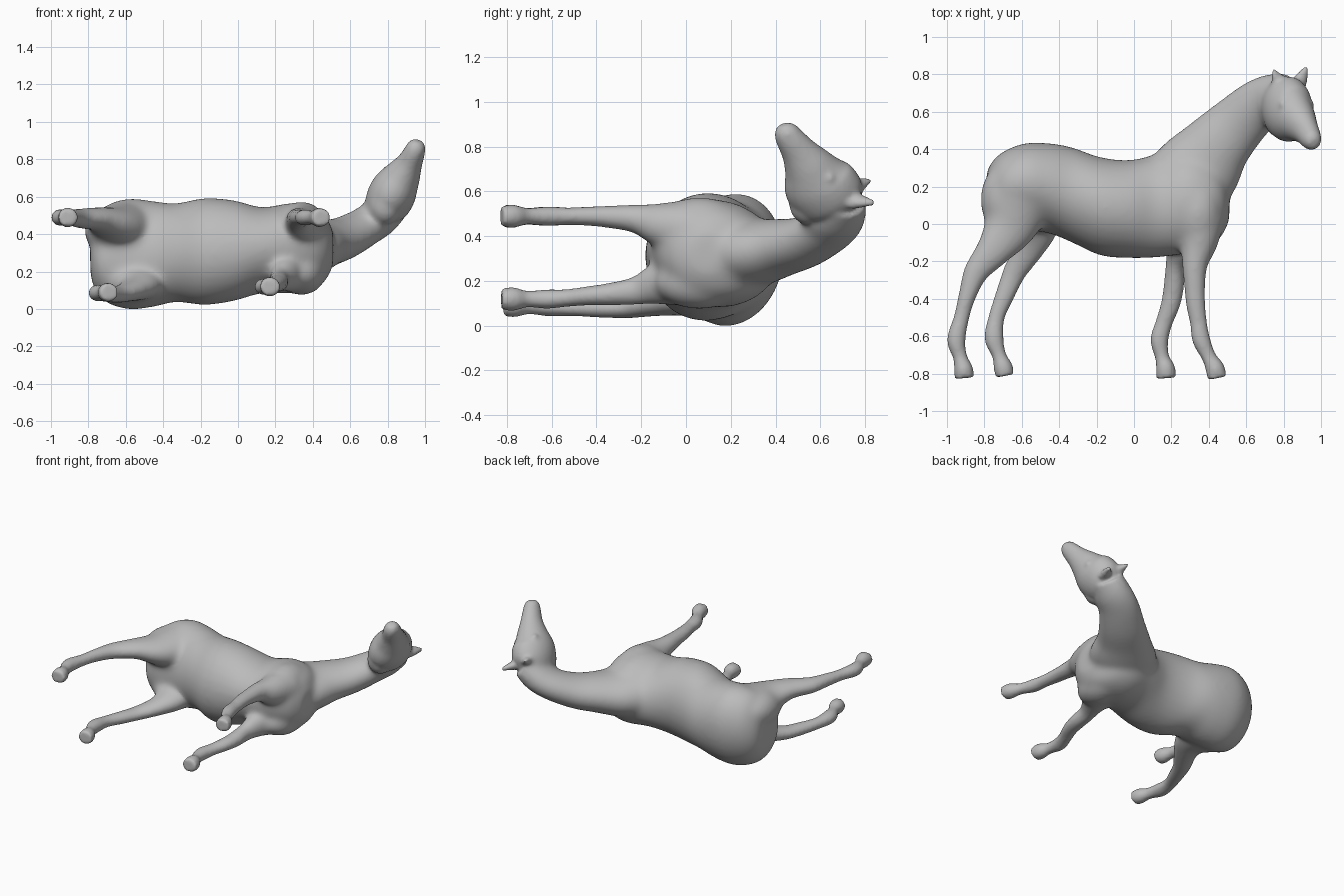
import bpy, bmesh, math
from mathutils import Vector, Matrix

coat = bpy.data.materials.new("grey_coat")
coat.diffuse_color = (0.5, 0.5, 0.5, 1)


def spline(rows, steps=5):
    """Catmull-Rom through rows of (x, y, z, depth, width)."""
    out, n = [], len(rows)
    for i in range(n - 1):
        p = [rows[max(i - 1, 0)], rows[i], rows[i + 1], rows[min(i + 2, n - 1)]]
        for s in range(steps):
            t = s / steps
            out.append([0.5 * (2 * b + (c - a) * t + (2 * a - 5 * b + 4 * c - d) * t * t
                               + (3 * b - a - 3 * c + d) * t ** 3) for a, b, c, d in zip(*p)])
    return out + [list(rows[-1])]


def tube(bm, rows, side=(0, 0, 1), sides=28, axis=None):
    """Closed loft of ellipses; depth lies across the side vector, width along it."""
    rows = spline(rows)
    pts = [Vector(r[:3]) for r in rows]
    rings = []
    for i, r in enumerate(rows):
        t = Vector(axis) if axis else (pts[min(i + 1, len(pts) - 1)] - pts[max(i - 1, 0)]).normalized()
        s = Vector(side)
        s = (s - t * s.dot(t)).normalized()
        u = t.cross(s)
        ring = []
        for k in range(sides):
            a = 2 * math.pi * k / sides
            ring.append(bm.verts.new(pts[i] + u * max(r[3], .004) * math.cos(a)
                                     + s * max(r[4], .004) * math.sin(a)))
        rings.append(ring)
    faces = [bm.faces.new(rings[0][::-1]), bm.faces.new(rings[-1])]
    for a, b in zip(rings, rings[1:]):
        for k in range(sides):
            j = (k + 1) % sides
            faces.append(bm.faces.new((a[k], a[j], b[j], b[k])))
    bmesh.ops.recalc_face_normals(bm, faces=faces)


def ball(bm, centre, radii):
    m = Matrix.Translation(centre) @ Matrix.Diagonal((*radii, 1))
    bmesh.ops.create_uvsphere(bm, u_segments=28, v_segments=16, radius=1, matrix=m)


bm = bmesh.new()

# Barrel of the body, rolled slightly about its length
tube(bm, [
    (-.79, .17, .30, .10, .10), (-.765, .165, .30, .16, .19), (-.70, .18, .305, .205, .265),
    (-.58, .20, .305, .23, .30), (-.45, .19, .305, .24, .285), (-.33, .155, .312, .255, .265),
    (-.18, .095, .318, .262, .288), (-.02, .08, .323, .262, .27), (.13, .10, .325, .28, .228),
    (.28, .13, .335, .29, .24), (.40, .13, .335, .255, .215), (.47, .115, .335, .18, .17),
    (.51, .10, .335, .08, .09)], side=(0, .2, 1), axis=(1, 0, 0))

# Shoulder muscles
for z in (.465, .205):
    ball(bm, (.34, .06, z), (.13, .20, .12))

# Buttock on the raised side
ball(bm, (-.68, .13, .43), (.142, .20, .13))

# Neck, bending towards the raised head
tube(bm, [
    (.24, .17, .335, .235, .19), (.36, .31, .34, .225, .155), (.45, .425, .36, .185, .13),
    (.55, .53, .385, .16, .115), (.66, .63, .44, .142, .105), (.75, .672, .50, .135, .105),
    (.82, .695, .57, .11, .10)])

# Head turned to one side
head_side = (.87, 0, -.5)
tube(bm, [
    (.78, .70, .52, .09, .085), (.80, .66, .575, .155, .122), (.832, .592, .645, .162, .126),
    (.88, .545, .725, .114, .098), (.917, .502, .792, .08, .07), (.943, .462, .85, .064, .057),
    (.955, .443, .886, .052, .048), (.962, .433, .91, .027, .027)], side=head_side)

# Jaw
ball(bm, (.785, .55, .56), (.09, .09, .10))

# Low brow ridges
side = Vector(head_side).normalized()
for s in (-1, 1):
    ball(bm, Vector((.867, .64, .71)) + side * s * .082, (.024, .028, .028))

# Ears
for base, mid, tip in (((.79, .74, .62), (.757, .79, .648), (.742, .835, .662)),
                       ((.875, .74, .57), (.90, .79, .565), (.923, .84, .56))):
    tube(bm, [(*base, .035, .05), (*mid, .024, .034), (*tip, .012, .012)], side=head_side)

# Hind legs: thigh, hock, cannon, fetlock, hoof
tube(bm, [
    (-.62, .12, .43, .19, .155), (-.67, -.02, .46, .145, .10), (-.745, -.13, .49, .10, .067),
    (-.84, -.25, .495, .068, .052), (-.89, -.38, .50, .047, .043), (-.922, -.50, .50, .041, .038),
    (-.95, -.62, .50, .049, .044), (-.93, -.71, .50, .038, .038), (-.912, -.775, .50, .051, .053),
    (-.907, -.824, .50, .051, .046)])
tube(bm, [
    (-.57, .12, .17, .19, .15), (-.535, -.02, .14, .135, .09), (-.56, -.12, .115, .09, .063),
    (-.635, -.25, .09, .063, .045), (-.69, -.38, .088, .051, .041), (-.735, -.50, .092, .043, .038),
    (-.748, -.61, .097, .051, .044), (-.722, -.70, .10, .038, .038), (-.70, -.765, .10, .051, .051),
    (-.69, -.812, .10, .049, .046)])

# Front legs: forearm, knee, cannon, fetlock, hoof
tube(bm, [
    (.36, .04, .445, .13, .12), (.345, -.10, .46, .105, .105), (.325, -.22, .488, .068, .065),
    (.325, -.34, .497, .055, .05), (.33, -.43, .50, .051, .043), (.345, -.53, .50, .045, .039),
    (.36, -.62, .50, .048, .043), (.40, -.71, .50, .039, .037), (.432, -.77, .50, .051, .051),
    (.445, -.824, .50, .051, .046)])
tube(bm, [
    (.30, .04, .22, .13, .12), (.255, -.11, .20, .088, .10), (.223, -.22, .168, .054, .064),
    (.212, -.34, .152, .054, .05), (.195, -.43, .145, .051, .043), (.16, -.53, .135, .045, .039),
    (.136, -.62, .13, .048, .043), (.15, -.71, .13, .038, .037), (.168, -.77, .13, .051, .053),
    (.173, -.824, .13, .053, .047)])

mesh = bpy.data.meshes.new("horse_skin")
bm.to_mesh(mesh)
bm.free()
mesh.materials.append(coat)
horse = bpy.data.objects.new("horse_body", mesh)
bpy.context.collection.objects.link(horse)
bpy.context.view_layer.objects.active = horse
horse.select_set(True)

# Fuse all parts into one smooth skin
fuse = horse.modifiers.new("fuse", "REMESH")
fuse.mode = "VOXEL"
fuse.voxel_size = .011
fuse.use_smooth_shade = True
relax = horse.modifiers.new("relax", "SMOOTH")
relax.factor = .5
relax.iterations = 6
bpy.ops.object.convert(target="MESH")

# Blend the joints of trunk, neck and thighs, leaving lower legs, ears and muzzle crisp
trunk = horse.vertex_groups.new(name="trunk")
for v in horse.data.vertices:
    x, y, z = v.co
    w = min(1, max(0, (y + .24) / .12)) * min(1, max(0, (.80 - x) / .1))
    if w > 0:
        trunk.add([v.index], w, "REPLACE")
blend = horse.modifiers.new("blend", "SMOOTH")
blend.factor = .5
blend.iterations = 50
blend.vertex_group = "trunk"
bpy.ops.object.convert(target="MESH")
bpy.ops.object.shade_smooth()

# Rest the model on the ground
low = min(v.co.z for v in horse.data.vertices)
for v in horse.data.vertices:
    v.co.z -= low
